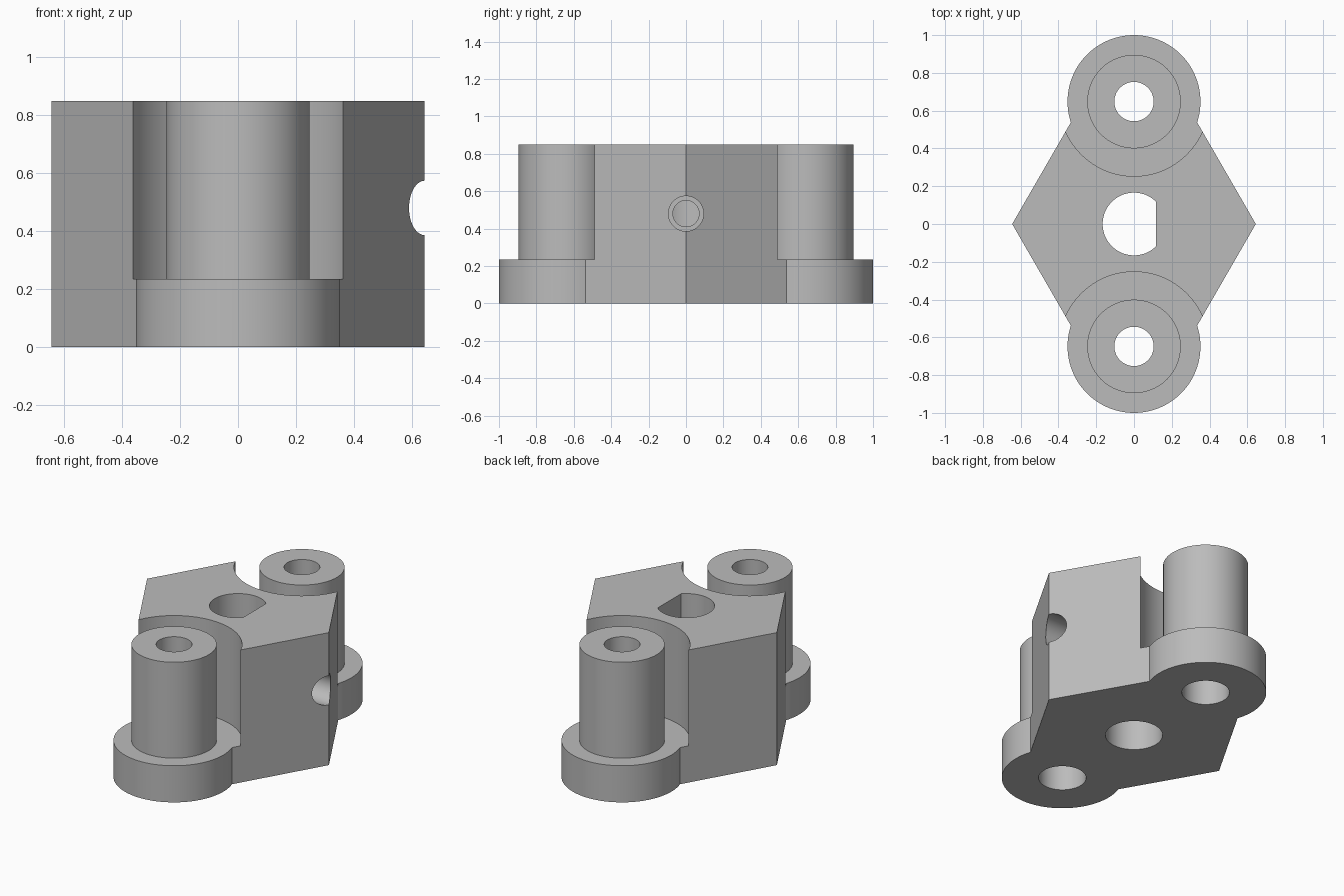
import bpy, bmesh, math
from mathutils import Matrix

cube = bpy.data.objects.get("Cube")
if cube:
    bpy.data.objects.remove(cube, do_unlink=True)

HEIGHT, FLANGE_TOP = 0.85, 0.235
POST_Y = 0.648
HALF_X = 0.645

grey = bpy.data.materials.new("plain grey")
grey.use_nodes = True
colour = (0.5, 0.5, 0.5, 1)
grey.diffuse_color = colour
grey.node_tree.nodes["Principled BSDF"].inputs["Base Color"].default_value = colour


def stack(name, loops, matrix=Matrix()):
    """Skin a list of matching point loops and cap both ends."""
    bm = bmesh.new()
    rings = [[bm.verts.new(p) for p in loop] for loop in loops]
    n = len(rings[0])
    for low, high in zip(rings, rings[1:]):
        for i in range(n):
            j = (i + 1) % n
            bm.faces.new((low[i], low[j], high[j], high[i]))
    bm.faces.new(rings[0][::-1])
    bm.faces.new(rings[-1])
    bmesh.ops.transform(bm, matrix=matrix, verts=bm.verts)
    bmesh.ops.recalc_face_normals(bm, faces=bm.faces)
    mesh = bpy.data.meshes.new(name)
    bm.to_mesh(mesh)
    bm.free()
    mesh.materials.append(grey)
    obj = bpy.data.objects.new(name, mesh)
    bpy.context.collection.objects.link(obj)
    return obj


def turned(name, profile, matrix=Matrix(), sides=96):
    """Turned solid from (radius, height) pairs."""
    angles = [math.tau * i / sides for i in range(sides)]
    return stack(name, [[(r * math.cos(a), r * math.sin(a), z) for a in angles]
                        for r, z in profile], matrix)


def prism(name, outline, z0, z1):
    return stack(name, [[(x, y, z) for x, y in outline] for z in (z0, z1)])


def combine(target, tool, operation):
    mod = target.modifiers.new(tool.name, 'BOOLEAN')
    mod.operation, mod.solver, mod.object = operation, 'EXACT', tool
    bpy.context.view_layer.objects.active = target
    bpy.ops.object.modifier_apply(modifier=mod.name)
    bpy.data.objects.remove(tool, do_unlink=True)


# Central block: rhombus with 60 degree sides, ends hidden inside the flanges
end_x = HALF_X - POST_Y / math.sqrt(3)
body = prism("mounting_block", [(HALF_X, 0), (end_x, POST_Y), (-end_x, POST_Y),
                                (-HALF_X, 0), (-end_x, -POST_Y), (end_x, -POST_Y)], 0, HEIGHT)

# Clearance around each post, then flange with post, then stepped screw hole
for side in (-1, 1):
    place = Matrix.Translation((0, side * POST_Y, 0))
    combine(body, turned("clearance", [(0.395, FLANGE_TOP), (0.395, 1)], place), 'DIFFERENCE')
    combine(body, turned("post", [(0.352, 0), (0.352, FLANGE_TOP),
                                  (0.2475, FLANGE_TOP), (0.2475, HEIGHT)], place), 'UNION')
    combine(body, turned("screw_hole", [(0.138, -0.1), (0.138, 0.42),
                                        (0.104, 0.42), (0.104, 1)], place), 'DIFFERENCE')

# Shaft bore: round below, D-shaped above
bore = turned("shaft_bore", [(0.166, -0.1), (0.166, 1)])
flat = prism("bore_flat", [(0.117, -0.3), (0.3, -0.3), (0.3, 0.3), (0.117, 0.3)], FLANGE_TOP, 1.2)
combine(bore, flat, 'DIFFERENCE')
combine(body, bore, 'DIFFERENCE')

# Stepped set screw hole from the left corner into the bore
along_x = Matrix.Translation((0, 0, 0.48)) @ Matrix.Rotation(math.pi / 2, 4, 'Y')
combine(body, turned("set_screw_hole", [(0.07, 0), (0.07, 0.4), (0.094, 0.4), (0.094, 0.8)],
                     along_x), 'DIFFERENCE')

# Smooth round walls, keep machined edges sharp
bpy.ops.object.select_all(action='DESELECT')
body.select_set(True)
bpy.context.view_layer.objects.active = body
bpy.ops.object.shade_smooth_by_angle(angle=math.radians(25))
